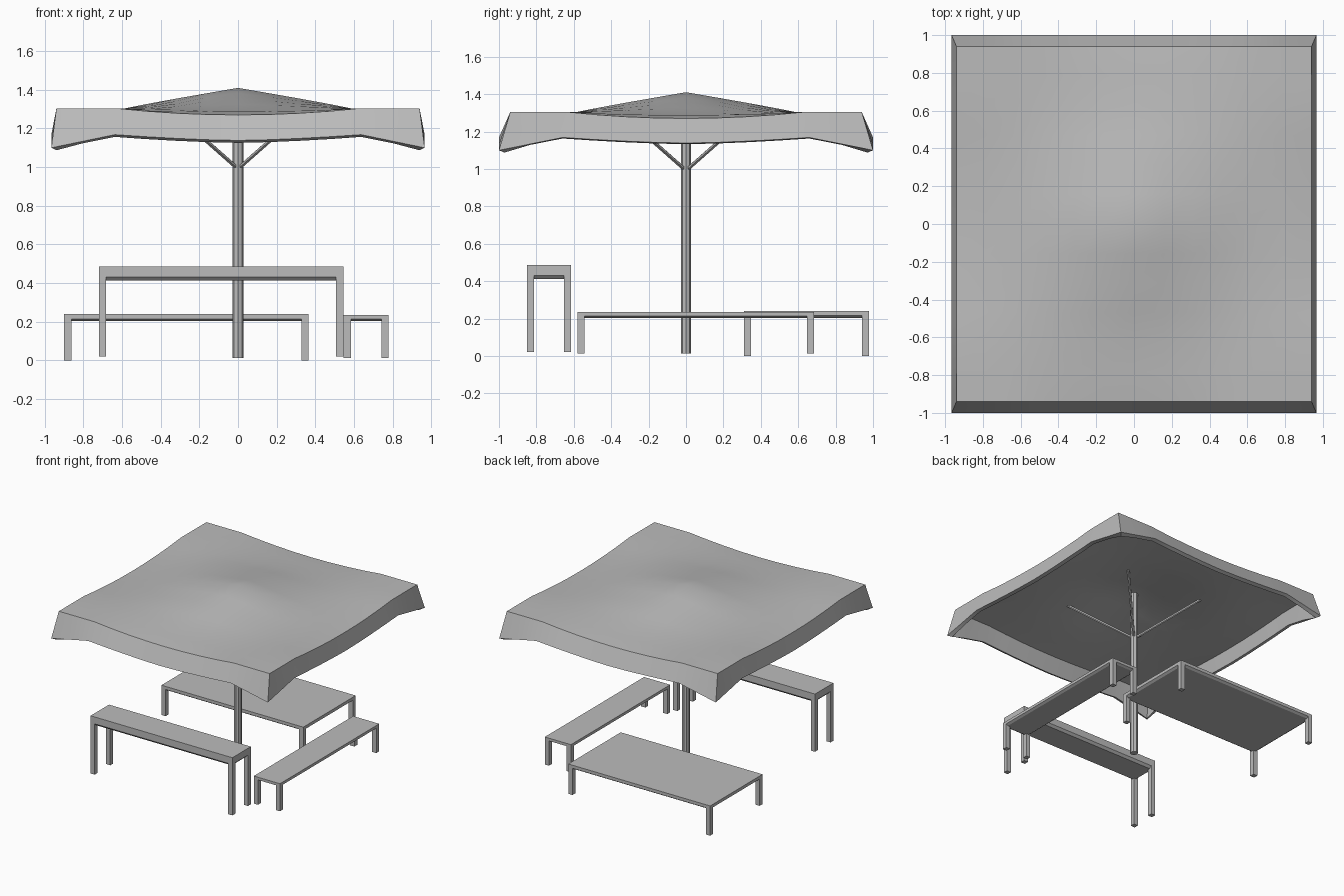
import bpy, bmesh, math
from mathutils import Vector

cube = bpy.data.objects.get("Cube")
if cube:
    bpy.data.objects.remove(cube)

# One grey for everything
grey = bpy.data.materials.new("plain_grey")
grey.use_nodes = True
colour = (0.5, 0.5, 0.5, 1)
grey.diffuse_color = colour
grey.node_tree.nodes["Principled BSDF"].inputs["Base Color"].default_value = colour


def finish(bm, name):
    bmesh.ops.recalc_face_normals(bm, faces=bm.faces)
    mesh = bpy.data.meshes.new(name)
    bm.to_mesh(mesh)
    bm.free()
    mesh.materials.append(grey)
    obj = bpy.data.objects.new(name, mesh)
    bpy.context.collection.objects.link(obj)
    return obj


def box(bm, lo, hi):
    verts = bmesh.ops.create_cube(bm, size=1)["verts"]
    lo, hi = Vector(lo), Vector(hi)
    for v in verts:
        v.co = (lo + hi) / 2 + v.co * (hi - lo)
    return verts


def rod(name, start, end, radius, sides):
    start, end = Vector(start), Vector(end)
    axis = end - start
    bm = bmesh.new()
    made = bmesh.ops.create_cone(bm, cap_ends=True, segments=sides, radius1=radius,
                                 radius2=radius, depth=axis.length)
    turn = axis.to_track_quat('Z', 'Y')
    for v in made["verts"]:
        v.co = turn @ v.co + (start + end) / 2
    return finish(bm, name)


def bench(name, x0, x1, y0, y1, foot, edge, under, top, leg=0.037):
    """Flat top whose underside drops to a slightly lower inner panel, on four legs."""
    bm = bmesh.new()
    slab = box(bm, (x0, y0, edge), (x1, y1, top))
    bottom = next(f for f in bm.faces if all(v.co.z < edge + 0.001 for v in f.verts))
    bmesh.ops.inset_region(bm, faces=[bottom], thickness=0.025, depth=0)
    for v in bottom.verts:
        v.co.z = under
    for x in (x0, x1 - leg):
        for y in (y0, y1 - leg):
            box(bm, (x, y, foot), (x + leg, y + leg, edge + 0.005))
    return finish(bm, name)


# Canopy: peaked sheet with sagging edges and a flared skirt
HALF, KNEE = 0.94, 0.62


def tent(a):
    return max(0, 1 - abs(a) / KNEE)


def sag(a):
    return 1 - min(1, abs(a) / KNEE) ** 2


def roof_height(x, y):
    edge_sag = sag(x) * (y / HALF) ** 4 + sag(y) * (x / HALF) ** 4
    return 1.303 + 0.107 * tent(x) * tent(y) - 0.033 * edge_sag


def hem_height(a):
    a = abs(a)
    if a < KNEE:
        return 1.138 + 0.03 * (a / KNEE) ** 1.5
    return 1.168 - 0.068 * (a - KNEE) / (HALF - KNEE)


N = 12
steps = [HALF * (2 * i / N - 1) for i in range(N + 1)]
# Move the nearest grid lines onto the knee
steps = [math.copysign(KNEE, s) if abs(abs(s) - KNEE) < 0.05 else s for s in steps]
bm = bmesh.new()
grid = [[bm.verts.new((x, y, roof_height(x, y))) for y in steps] for x in steps]
for i in range(N):
    for j in range(N):
        bm.faces.new((grid[i][j], grid[i + 1][j], grid[i + 1][j + 1], grid[i][j + 1]))
loop = ([grid[i][0] for i in range(N)] + [grid[N][j] for j in range(N)]
        + [grid[i][N] for i in range(N, 0, -1)] + [grid[0][j] for j in range(N, 0, -1)])
hem = []
for v in loop:
    along = min(abs(v.co.x), abs(v.co.y))
    hem.append(bm.verts.new((v.co.x * 0.966 / HALF, v.co.y / HALF, hem_height(along))))
for k in range(len(loop)):
    n = (k + 1) % len(loop)
    bm.faces.new((loop[k], hem[k], hem[n], loop[n]))
canopy = finish(bm, "canopy")
if canopy.data.polygons[0].normal.z < 0:
    canopy.data.flip_normals()
shell = canopy.modifiers.new("thickness", 'SOLIDIFY')
shell.thickness = 0.03
shell.offset = -1
shell.use_even_offset = True
bpy.context.view_layer.objects.active = canopy
canopy.select_set(True)
bpy.ops.object.modifier_apply(modifier="thickness")
bpy.ops.object.shade_smooth_by_angle(angle=math.radians(30))

# Pole and diagonal struts
rod("pole", (0, 0, 0.012), (0, 0, 1.37), 0.028, 8)
for sx, side in ((1, "left"), (-1, "right")):
    for sy, end in ((1, "back"), (-1, "front")):
        rod(f"strut_{end}_{side}", (sx * 0.01, sy * 0.01, 1.0),
            (sx * 0.35, sy * 0.35, 1.3), 0.011, 6)

# Seating
bench("tall_front_bench", -0.72, 0.545, -0.85, -0.615, 0.02, 0.43, 0.412, 0.485)
bench("low_left_bench", 0.547, 0.78, -0.58, 0.685, 0.013, 0.213, 0.203, 0.235)
bench("low_back_table", -0.9, 0.365, 0.31, 0.978, 0, 0.215, 0.203, 0.24)
